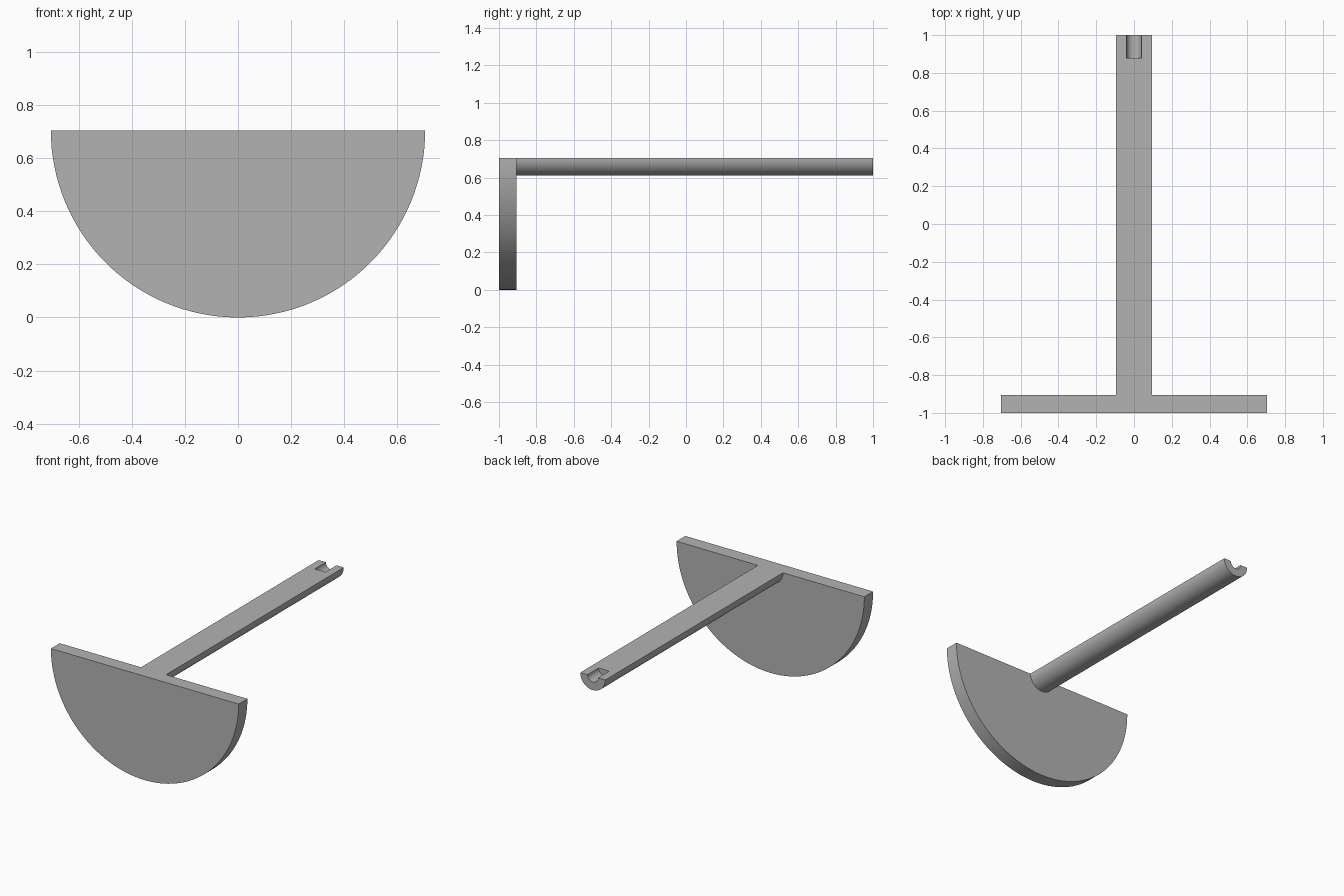
import bpy
import bmesh
import math

cube = bpy.data.objects.get("Cube")
if cube:
    bpy.data.objects.remove(cube, do_unlink=True)

TOP = 0.705        # height of the flat top
PLATE_R = 0.705
ROD_R = 0.094
NOTCH_R = 0.04
FRONT, BACK = -1.0, 1.0
PLATE_BACK = -0.906
NOTCH_START = 0.88

grey = bpy.data.materials.new("plain_grey")
grey.use_nodes = True
colour = (0.45, 0.45, 0.45, 1)
grey.diffuse_color = colour
grey.node_tree.nodes["Principled BSDF"].inputs["Base Color"].default_value = colour


def arc_prism(name, radius, y0, y1, sweep, steps):
    """Extrude an arc profile, hanging below the flat top, along y."""
    bm = bmesh.new()
    count = steps if sweep == 2 * math.pi else steps + 1
    ring = []
    for i in range(count):
        a = math.pi + sweep * i / steps
        ring.append(bm.verts.new((radius * math.cos(a), y0, TOP + radius * math.sin(a))))
    face = bm.faces.new(ring)
    new = bmesh.ops.extrude_face_region(bm, geom=[face])["geom"]
    moved = [v for v in new if isinstance(v, bmesh.types.BMVert)]
    bmesh.ops.translate(bm, verts=moved, vec=(0, y1 - y0, 0))
    bmesh.ops.recalc_face_normals(bm, faces=bm.faces)
    mesh = bpy.data.meshes.new(name)
    bm.to_mesh(mesh)
    bm.free()
    mesh.materials.append(grey)
    obj = bpy.data.objects.new(name, mesh)
    bpy.context.collection.objects.link(obj)
    return obj


def combine(target, other, operation):
    """Apply a boolean and discard the helper object."""
    mod = target.modifiers.new(operation.lower(), 'BOOLEAN')
    mod.operation = operation
    mod.solver = 'EXACT'
    mod.object = other
    bpy.context.view_layer.objects.active = target
    bpy.ops.object.modifier_apply(modifier=mod.name)
    bpy.data.objects.remove(other, do_unlink=True)


# Half-round plate with a half-round rod running back from its flat edge
body = arc_prism("half_round_plate_with_rod", PLATE_R, FRONT, PLATE_BACK, math.pi, 64)
rod = arc_prism("rod", ROD_R, (FRONT + PLATE_BACK) / 2, BACK, math.pi, 32)
combine(body, rod, 'UNION')

# Round groove in the top of the rod's free end
groove = arc_prism("groove_cutter", NOTCH_R, NOTCH_START, BACK + 0.1, 2 * math.pi, 32)
groove.hide_render = True
combine(body, groove, 'DIFFERENCE')

# Smooth the curved sides, keep the rims sharp
bpy.ops.object.select_all(action='DESELECT')
body.select_set(True)
bpy.context.view_layer.objects.active = body
bpy.ops.object.shade_smooth_by_angle(angle=math.radians(30))
